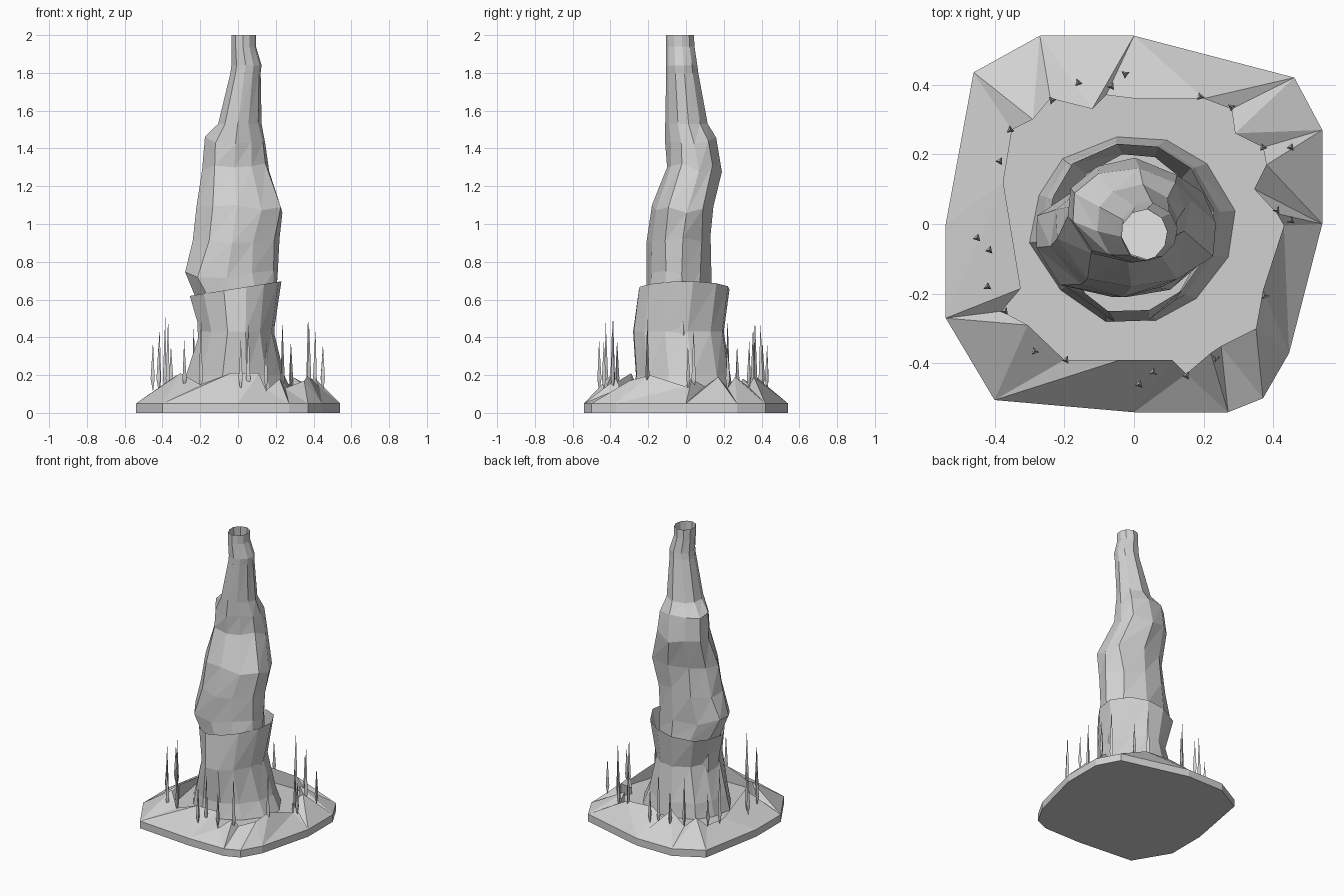
import bpy, bmesh, math, random

random.seed(11)
old = bpy.data.objects.get("Cube")
if old:
    bpy.data.objects.remove(old, do_unlink=True)


def material(name, rgb):
    m = bpy.data.materials.new(name)
    m.use_nodes = True
    m.diffuse_color = (*rgb, 1)
    m.node_tree.nodes["Principled BSDF"].inputs["Base Color"].default_value = (*rgb, 1)
    return m


stone = material("stone grey", (0.64, 0.64, 0.64))
white = material("steam white", (1, 1, 1))


def finish(bm, name, mat):
    mesh = bpy.data.meshes.new(name)
    bm.to_mesh(mesh)
    bm.free()
    mesh.materials.append(mat)
    obj = bpy.data.objects.new(name, mesh)
    bpy.context.collection.objects.link(obj)
    return obj


def ring(z, x0, x1, y0, y1, shape, tilt=0.0):
    """Irregular polygon stretched to fill the given extents."""
    def fit(vals, lo, hi):
        a, b = min(vals), max(vals)
        return [lo + (v - a) / (b - a) * (hi - lo) for v in vals]
    pts = [(r * math.cos(a), r * math.sin(a)) for a, r in shape]
    xs = fit([p[0] for p in pts], x0, x1)
    ys = fit([p[1] for p in pts], y0, y1)
    return [(x, y, z + tilt * x) for x, y in zip(xs, ys)]


def outline(n, wobble):
    return [((i + random.uniform(-wobble, wobble)) * math.tau / n + 0.2,
             1 + random.uniform(-wobble, wobble) * 0.3) for i in range(n)]


def skin(bm, rings):
    loops = [[bm.verts.new(p) for p in r] for r in rings]
    n = len(loops[0])
    for low, high in zip(loops, loops[1:]):
        for i in range(n):
            j = (i + 1) % n
            bm.faces.new((low[i], low[j], high[j]))
            bm.faces.new((low[i], high[j], high[i]))


def zip_loops(bm, outer, inner):
    """Triangulate between two loops of different counts, walking by angle."""
    def ang(v):
        return math.atan2(v.co.y, v.co.x) % math.tau
    i = j = 0
    a, b = len(outer), len(inner)
    while i < a or j < b:
        next_o = ang(outer[(i + 1) % a]) + (math.tau if i + 1 >= a else 0) if i < a else 99
        next_i = ang(inner[(j + 1) % b]) + (math.tau if j + 1 >= b else 0) if j < b else 99
        o, n = outer[i % a], inner[j % b]
        if next_o <= next_i:
            bm.faces.new((o, outer[(i + 1) % a], n))
            i += 1
        else:
            bm.faces.new((o, inner[(j + 1) % b], n))
            j += 1


# Rocky base: slab edge, jagged sloping rim, inner drop and flat floor
edge = [(.54, 0), (.54, .27), (.46, .42), (0, .54), (-.27, .54), (-.46, .435), (-.54, 0),
        (-.54, -.27), (-.40, -.505), (0, -.54), (.27, -.54), (.37, -.5), (.445, -.37)]
crest = [(.41, .03, .18), (.345, .1, .14), (.38, .17, .19), (.37, .22, .13), (.29, .26, .19),
         (.28, .33, .14), (.2, .36, .19), (0, .36, .2), (-.08, .37, .15), (-.12, .33, .2),
         (-.24, .36, .13), (-.29, .3, .18), (-.35, .27, .13), (-.375, .12, .13),
         (-.325, -.185, .2), (-.38, -.25, .12), (-.305, -.29, .21), (-.2, -.39, .15),
         (-.04, -.39, .21), (.11, -.39, .21), (.15, -.43, .12), (.22, -.37, .18),
         (.25, -.35, .13), (.35, -.3, .17), (.37, -.19, .2), (.43, -.005, .14)]
bm = bmesh.new()
bottom = [bm.verts.new((x, y, 0)) for x, y in edge]
top = [bm.verts.new((x, y, .05)) for x, y in edge]
rim = [bm.verts.new(p) for p in crest]
floor = [bm.verts.new((x, y, .1)) for x, y, z in crest]
bm.faces.new(bottom[::-1])
bm.faces.new(floor)
for low, high in ((bottom, top), (rim, floor)):
    for k in range(len(low)):
        m = (k + 1) % len(low)
        bm.faces.new((low[k], low[m], high[m], high[k]))
zip_loops(bm, top, rim)
finish(bm, "rocky_base", stone)

# Flared collar around the foot of the column
shape = outline(12, .12)
bm = bmesh.new()
skin(bm, [ring(.1, -.3, .29, -.28, .25, shape),
          ring(.2, -.275, .245, -.265, .235, shape),
          ring(.43, -.2, .19, -.28, .2, shape),
          ring(.66, -.255, .23, -.25, .23, shape, .16)])
finish(bm, "collar", stone)

# Twisting hollow column
shape = outline(10, .15)
spans = [(.1, -.2, .18, -.18, .13), (.6, -.22, .2, -.21, .14), (.73, -.28, .21, -.21, .135),
         (.92, -.24, .22, -.21, .13), (1.08, -.22, .235, -.18, .145), (1.3, -.19, .165, -.1, .19),
         (1.44, -.175, .145, -.11, .16), (1.53, -.105, .125, -.11, .115), (1.8, -.04, .12, -.105, .065),
         (1.84, -.035, .125, -.105, .06), (1.94, -.035, .095, -.105, .045), (2, -.035, .095, -.105, .042)]
bm = bmesh.new()
rings = []
for k, s in enumerate(spans):
    # Roughen the middle rings only, leaving the pipe at the top clean
    rough = .05 if 0 < k < 8 else 0
    rings.append(ring(*s, [(a + random.uniform(-rough, rough), r + random.uniform(-rough, rough))
                           for a, r in shape]))
    if 1 < k < 7:
        rings[-1] = [(x, y, z + random.uniform(-.025, .025)) for x, y, z in rings[-1]]
skin(bm, rings)
finish(bm, "column", stone)

# Pale core deep inside the pipe
bm = bmesh.new()
bm.faces.new([bm.verts.new(p) for p in ring(1.8, -.037, .117, -.102, .062, shape)])
finish(bm, "pipe_core", white)

# Thin reeds standing along the rim: x, y, tip height
reeds = [(.19, .365, .5), (.28, .335, .38), (.37, .22, .5), (.45, .22, .37), (.41, .04, .45),
         (.45, .01, .36), (.375, -.205, .5), (.235, -.385, .49), (.15, -.435, .38),
         (.055, -.425, .48), (.015, -.46, .39), (-.195, -.39, .5), (-.285, -.365, .39),
         (-.37, -.25, .5), (-.42, -.18, .38), (-.415, -.075, .45), (-.45, -.04, .38),
         (-.385, .18, .51), (-.355, .27, .36), (-.235, .355, .46), (-.16, .405, .38),
         (-.065, .395, .48), (-.025, .43, .36)]
bm = bmesh.new()
for x, y, tip in reeds:
    turn = random.uniform(0, math.tau)
    foot = [bm.verts.new((x + .013 * math.cos(turn + t * math.tau / 3),
                          y + .013 * math.sin(turn + t * math.tau / 3), .18)) for t in range(3)]
    for z in (.11, tip):
        point = bm.verts.new((x, y, z))
        for t in range(3):
            bm.faces.new((foot[t], foot[(t + 1) % 3], point))
bmesh.ops.recalc_face_normals(bm, faces=bm.faces)
finish(bm, "reeds", stone)
